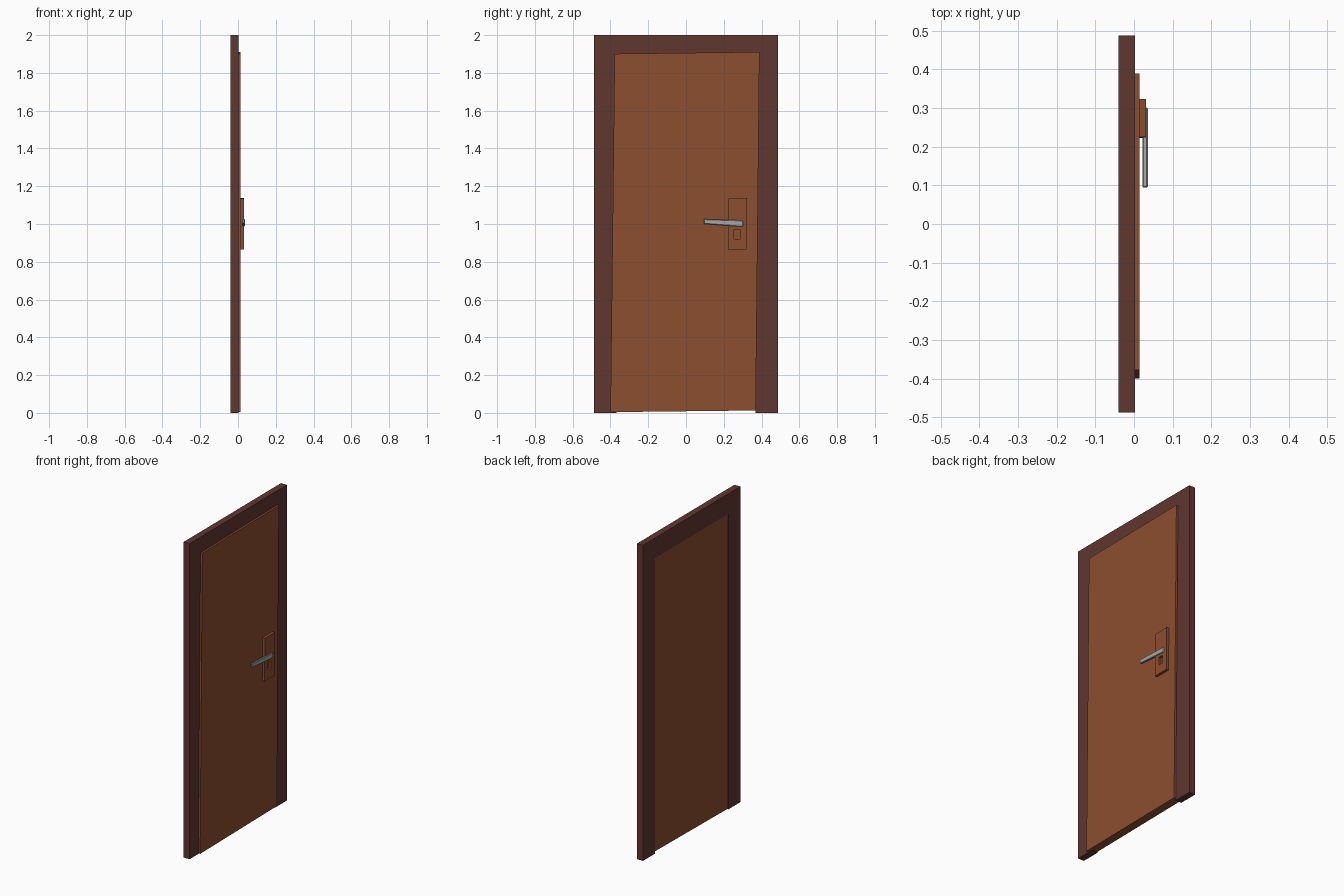
import bpy, bmesh

if "Cube" in bpy.data.objects:
    bpy.data.objects.remove(bpy.data.objects["Cube"])


def material(name, rgb):
    m = bpy.data.materials.new(name)
    m.diffuse_color = (*rgb, 1)
    m.use_nodes = True
    m.node_tree.nodes["Principled BSDF"].inputs["Base Color"].default_value = m.diffuse_color
    return m


DARK = material("dark brown wood", (0.118, 0.038, 0.028))
WOOD = material("warm brown wood", (0.262, 0.077, 0.028))
METAL = material("satin grey metal", (0.38, 0.39, 0.39))


def slab(name, outline, x0, x1, mat):
    """Extrude a (y, z) outline from x0 to x1."""
    bm = bmesh.new()
    face = bm.faces.new([bm.verts.new((x0, y, z)) for y, z in outline])
    new = bmesh.ops.extrude_face_region(bm, geom=[face])["geom"]
    verts = [v for v in new if isinstance(v, bmesh.types.BMVert)]
    bmesh.ops.translate(bm, verts=verts, vec=(x1 - x0, 0, 0))
    bmesh.ops.recalc_face_normals(bm, faces=bm.faces)
    mesh = bpy.data.meshes.new(name)
    bm.to_mesh(mesh)
    bm.free()
    ob = bpy.data.objects.new(name, mesh)
    mesh.materials.append(mat)
    bpy.context.collection.objects.link(ob)
    return ob


def rect(y0, y1, z0, z1):
    return [(y0, z0), (y1, z0), (y1, z1), (y0, z1)]


# Door frame: one portal-shaped outline, open at the floor
slab("door_frame",
     [(-0.488, 0), (-0.488, 2), (0.488, 2), (0.488, 0),
      (0.367, 0), (0.367, 1.873), (-0.367, 1.873), (-0.367, 0)],
     -0.04, 0.002, DARK)

# Door leaf, hanging very slightly askew
slab("door_leaf",
     [(-0.4, 0.004), (0.369, 0.013), (0.389, 1.911), (-0.378, 1.901)],
     -0.038, 0.0145, WOOD)

# Lock plate with a keyhole recess
plate = slab("lock_plate",
             [(0.222, 0.864), (0.320, 0.865), (0.324, 1.137), (0.225, 1.135)],
             0.014, 0.031, WOOD)
cutter = slab("keyhole_cutter", rect(0.255, 0.287, 0.921, 0.971), 0.0165, 0.05, WOOD)
cutter.hide_render = True
cutter.hide_set(True)
cut = plate.modifiers.new("keyhole", 'BOOLEAN')
cut.object = cutter
cut.solver = 'EXACT'

# Lever handle, tapering toward its free end
lever = slab("lever_handle",
             [(0.094, 1.001), (0.263, 0.988), (0.302, 0.986),
              (0.302, 1.019), (0.263, 1.020), (0.094, 1.026)],
             0.022, 0.036, METAL)
bev = lever.modifiers.new("soft_edges", 'BEVEL')
bev.width = 0.003
bev.segments = 1

# Spindle joining the lever to the plate
slab("handle_spindle", rect(0.270, 0.294, 0.992, 1.014), 0.014, 0.034, METAL)
